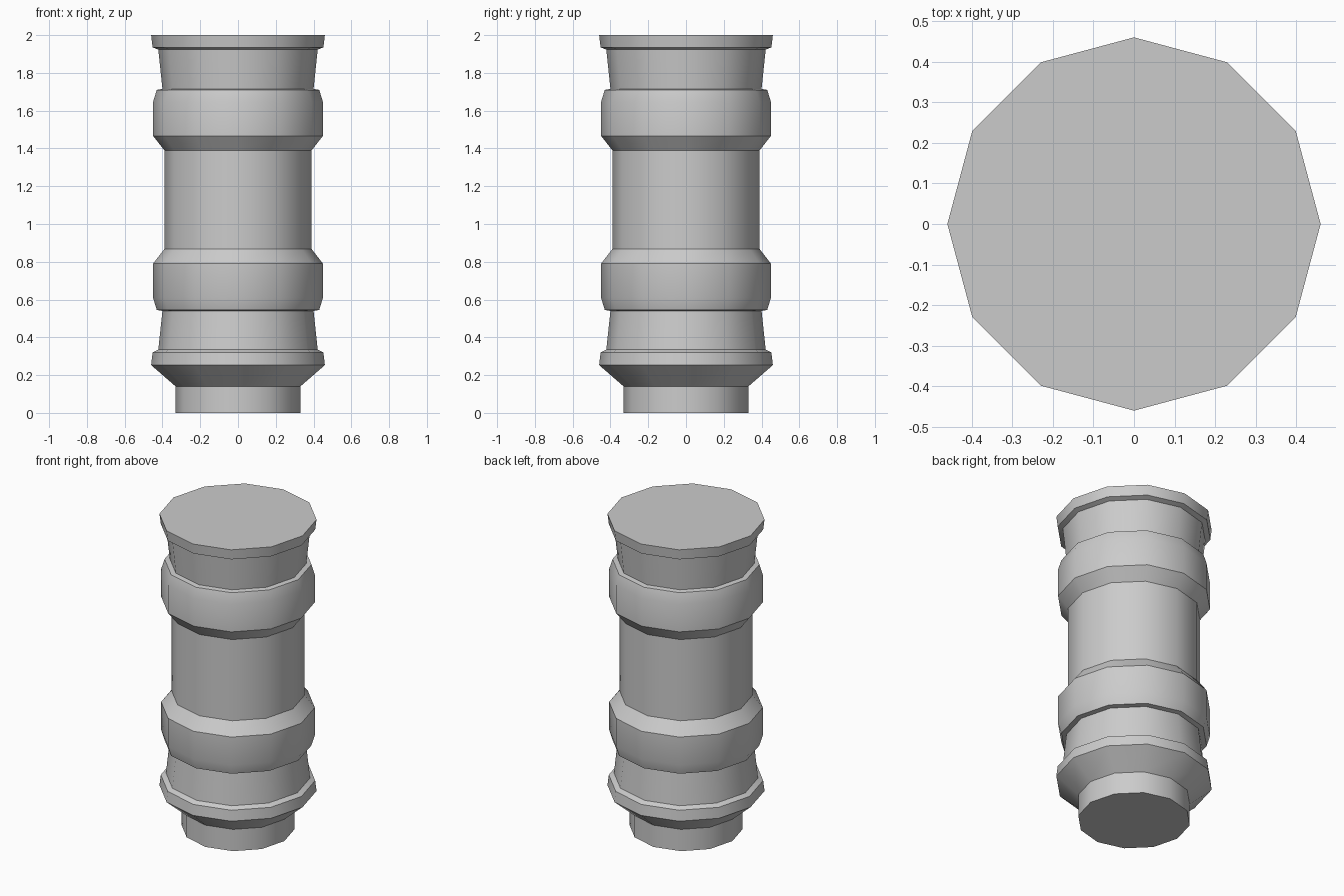
import bpy, bmesh, math

if "Cube" in bpy.data.objects:
    bpy.data.objects.remove(bpy.data.objects["Cube"])

SIDES = 12

# Silhouette from bottom to top: (radius, height)
profile = [
    (0.33, 0.0), (0.33, 0.14),                                    # foot
    (0.46, 0.253), (0.452, 0.32), (0.422, 0.335),                 # lower flange
    (0.40, 0.54),                                                 # lower neck
    (0.43, 0.545), (0.45, 0.61), (0.45, 0.79), (0.39, 0.867),     # lower collar
    (0.39, 1.39),                                                 # shaft
    (0.45, 1.467), (0.45, 1.645), (0.43, 1.71), (0.40, 1.715),    # upper collar
    (0.422, 1.923),                                               # upper neck
    (0.452, 1.935), (0.46, 2.0),                                  # top flange
]

# Lathe the silhouette into rings of quads with flat end caps
bm = bmesh.new()
rings = [[bm.verts.new((r * math.cos(math.tau * i / SIDES),
                        r * math.sin(math.tau * i / SIDES), z))
          for i in range(SIDES)] for r, z in profile]
for low, high in zip(rings, rings[1:]):
    for i in range(SIDES):
        j = (i + 1) % SIDES
        bm.faces.new((low[i], low[j], high[j], high[i]))
bm.faces.new(rings[0][::-1])
bm.faces.new(rings[-1])

mesh = bpy.data.meshes.new("banded_column")
bm.to_mesh(mesh)
bm.free()
column = bpy.data.objects.new("banded_column", mesh)
bpy.context.collection.objects.link(column)

# Smooth around the column, sharp at the band edges
bpy.context.view_layer.objects.active = column
column.select_set(True)
bpy.ops.object.shade_smooth_by_angle(angle=math.radians(31))
